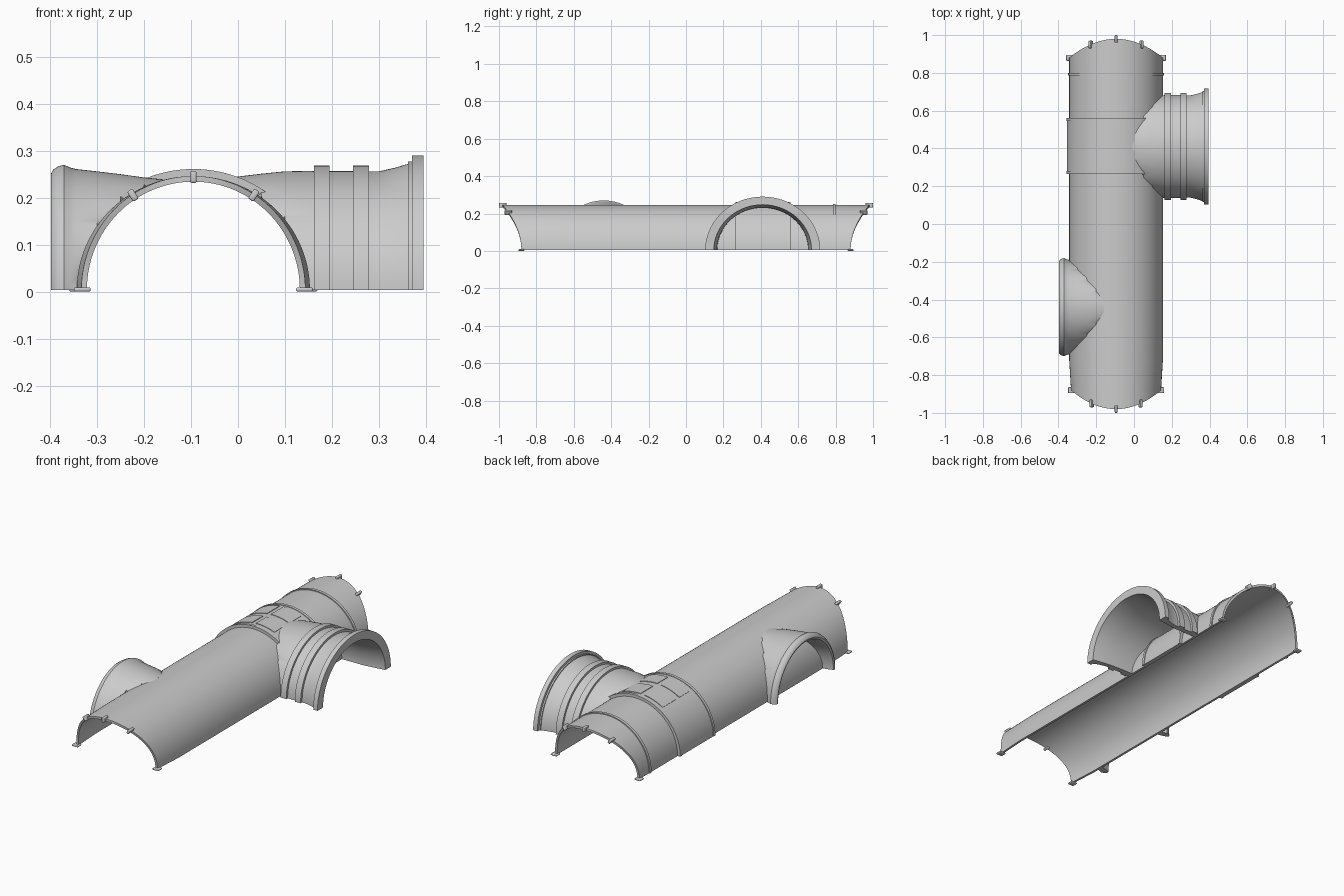
import bpy, bmesh
from math import sin, cos, pi, sqrt, radians
from mathutils import Vector, Matrix

if "Cube" in bpy.data.objects:
    bpy.data.objects.remove(bpy.data.objects["Cube"])

CX, Z0, R = -0.095, 0.004, 0.242      # main pipe axis, base height, radius


def finish(bm, name, angle=30):
    bmesh.ops.remove_doubles(bm, verts=bm.verts, dist=1e-5)
    bmesh.ops.recalc_face_normals(bm, faces=bm.faces)
    me = bpy.data.meshes.new(name)
    bm.to_mesh(me)
    bm.free()
    ob = bpy.data.objects.new(name, me)
    bpy.context.collection.objects.link(ob)
    bpy.ops.object.select_all(action='DESELECT')
    ob.select_set(True)
    bpy.context.view_layer.objects.active = ob
    bpy.ops.object.shade_smooth_by_angle(angle=radians(angle))
    return ob


def sweep(name, profile, place, a0=0, a1=180, n=64):
    """Turn a closed (axial, radius) profile through an arc."""
    bm = bmesh.new()
    rows = []
    for i in range(n + 1):
        a = radians(a0 + (a1 - a0) * i / n)
        rows.append([bm.verts.new(place(u, r, a)) for u, r in profile])
    m = len(profile)
    for p, q in zip(rows, rows[1:]):
        for j in range(m):
            k = (j + 1) % m
            bm.faces.new((p[j], p[k], q[k], q[j]))
    bm.faces.new(rows[0])
    bm.faces.new(rows[-1])
    return finish(bm, name)


def end_y(a):
    return 0.88 + 0.1 * sin(a) ** 2


def on_pipe(u, r, a):
    wide = 0.985 if u <= -1 else 1.025
    y = u * end_y(a) if abs(u) >= 1 else u
    return Vector((CX + r * cos(a) * wide, y, Z0 + r * sin(a)))


def branch_place(side, yc, ys):
    # the wall stops where it meets the main pipe
    def place(u, r, a):
        z = r * sin(a)
        wall = sqrt(max(0, R * R - z * z)) * 1.015
        x = CX + side * max(side * (u - CX), wall)
        return Vector((x, yc + r * cos(a) * ys, Z0 + z))
    return place


def band(y0, y1, r0, r1):
    return [(y0, r0), (y0, r1), (y1, r1), (y1, r0)]


# main half pipe with scooped ends
T = 0.012
us = [-1, -0.72, -0.3, 0.3, 0.72, 1]
sweep("main_half_pipe", [(u, R) for u in us] + [(u, R - T) for u in reversed(us)], on_pipe)

# thin bead near the back end
sweep("back_bead", band(0.785, 0.80, R - 0.004, R + 0.005), on_pipe)

# collar with raised edges and four top panels
sweep("collar", [(0.265, R - 0.004), (0.265, 0.257), (0.28, 0.257), (0.28, 0.254),
                 (0.545, 0.254), (0.545, 0.257), (0.56, 0.257), (0.56, R - 0.004)], on_pipe)
for i, (a0, a1) in enumerate([(68, 92), (97, 122)]):
    for j, (y0, y1) in enumerate([(0.30, 0.39), (0.425, 0.53)]):
        sweep(f"collar_panel_{i}{j}", band(y0, y1, 0.25, 0.257), on_pipe, a0, a1, 12)

# right branch socket: ribs and flanged mouth
right = [(-0.02, 0.238), (0.0, 0.241), (0.05, 0.247), (0.10, 0.252), (0.162, 0.253),
         (0.162, 0.264), (0.195, 0.264), (0.195, 0.253), (0.245, 0.253),
         (0.245, 0.264), (0.279, 0.264), (0.279, 0.252), (0.30, 0.252),
         (0.335, 0.260), (0.362, 0.268), (0.362, 0.273), (0.370, 0.273),
         (0.370, 0.286), (0.395, 0.286), (0.395, 0.243), (0.36, 0.238),
         (0.28, 0.228), (0.10, 0.226), (0.0, 0.226)]
sweep("right_branch_socket", right, branch_place(1, 0.41, 1.075), n=80)

# left branch: short flared mouth with a rounded lip
left = [(-0.13, 0.233), (-0.16, 0.235), (-0.20, 0.239), (-0.25, 0.246), (-0.30, 0.252),
        (-0.345, 0.257), (-0.357, 0.260), (-0.370, 0.266), (-0.382, 0.263), (-0.393, 0.256),
        (-0.398, 0.247), (-0.395, 0.238), (-0.37, 0.229), (-0.25, 0.222), (-0.14, 0.220)]
sweep("left_branch_mouth", left, branch_place(-1, -0.44, 0.975), n=80)

# rounded clips around both scooped rims
for end, label in ((-1, "front"), (1, "back")):
    for i, deg in enumerate((0, 57, 90, 123, 180)):
        a = radians(deg)
        low = deg in (0, 180)
        bm = bmesh.new()
        bmesh.ops.create_cube(bm, size=1)
        bmesh.ops.scale(bm, verts=bm.verts, vec=(0.036 if low else 0.025, 0.032 if low else 0.04,
                                                 0.009 if low else 0.014))
        bmesh.ops.bevel(bm, geom=bm.edges[:], offset=0.004, segments=3, affect='EDGES', profile=0.5)
        pos = on_pipe(end, R - 0.002, a)
        if low:
            pos.z = 0.0046
        bm.transform(Matrix.Translation(pos) @ Matrix.Rotation(-a, 4, 'Y'))
        finish(bm, f"{label}_rim_clip_{i}", 40)
